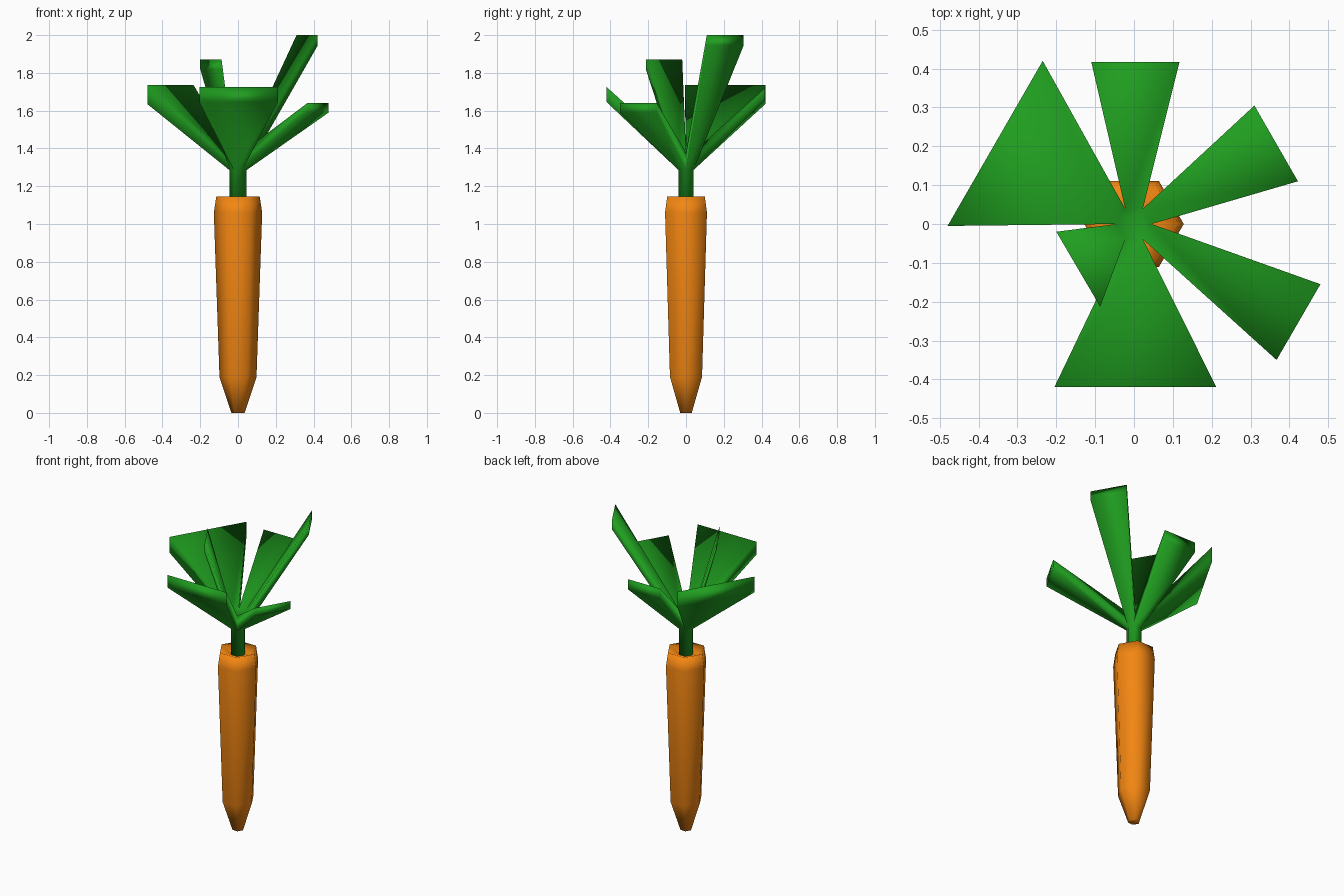
import bpy, bmesh
from math import cos, sin, pi

if "Cube" in bpy.data.objects:
    bpy.data.objects.remove(bpy.data.objects["Cube"])


def hex_ring(bm, r, z):
    return [bm.verts.new((r * cos(i * pi / 3), r * sin(i * pi / 3), z)) for i in range(6)]


def bridge(bm, a, b):
    n = len(a)
    return [bm.faces.new((a[i], a[(i + 1) % n], b[(i + 1) % n], b[i])) for i in range(n)]


def finish(bm, name, color):
    bmesh.ops.recalc_face_normals(bm, faces=bm.faces[:])
    for f in bm.faces:
        f.smooth = True
    mesh = bpy.data.meshes.new(name)
    bm.to_mesh(mesh)
    bm.free()
    mat = bpy.data.materials.new(name + "_color")
    mat.diffuse_color = color
    mat.use_nodes = True
    mat.node_tree.nodes["Principled BSDF"].inputs["Base Color"].default_value = mat.diffuse_color
    mesh.materials.append(mat)
    obj = bpy.data.objects.new(name, mesh)
    bpy.context.collection.objects.link(obj)
    return obj


# Six-sided tapered root with a slightly sunken crown
bm = bmesh.new()
profile = [(0.035, 0), (0.098, 0.19), (0.128, 1.06), (0.115, 1.145), (0.046, 1.12)]
rings = [hex_ring(bm, r, z) for r, z in profile]
for a, b in zip(rings, rings[1:]):
    bridge(bm, a, b)
bm.faces.new(rings[0])
bm.faces.new(rings[-1])
finish(bm, "carrot_root", (0.9, 0.24, 0.006, 1))

# Leaf tips: start x, y, end x, y, lower z, upper z (one per stem side)
TIPS = [
    (0.422, 0.11, 0.31, 0.305, 1.945, 2.0),
    (0.117, 0.417, -0.11, 0.417, 1.655, 1.72),
    (-0.235, 0.42, -0.48, -0.005, 1.635, 1.735),
    (-0.20, -0.02, -0.087, -0.213, 1.82, 1.87),
    (-0.205, -0.42, 0.212, -0.42, 1.645, 1.725),
    (0.367, -0.35, 0.48, -0.155, 1.59, 1.64),
]

# Stem with leaves growing out of its upper side faces
bm = bmesh.new()
low, mid, top = [hex_ring(bm, 0.045, z) for z in (1.11, 1.285, 1.38)]
bridge(bm, low, mid)
bm.faces.new(low)
bm.faces.new(top)
for i, (x0, y0, x1, y1, zb, zt) in enumerate(TIPS):
    j = (i + 1) % 6
    base = [mid[i], mid[j], top[j], top[i]]
    tip = [bm.verts.new(p) for p in ((x0, y0, zb), (x1, y1, zb), (x1, y1, zt), (x0, y0, zt))]
    bridge(bm, base, tip)
    bm.faces.new(tip)
finish(bm, "leafy_top", (0.014, 0.34, 0.014, 1))
